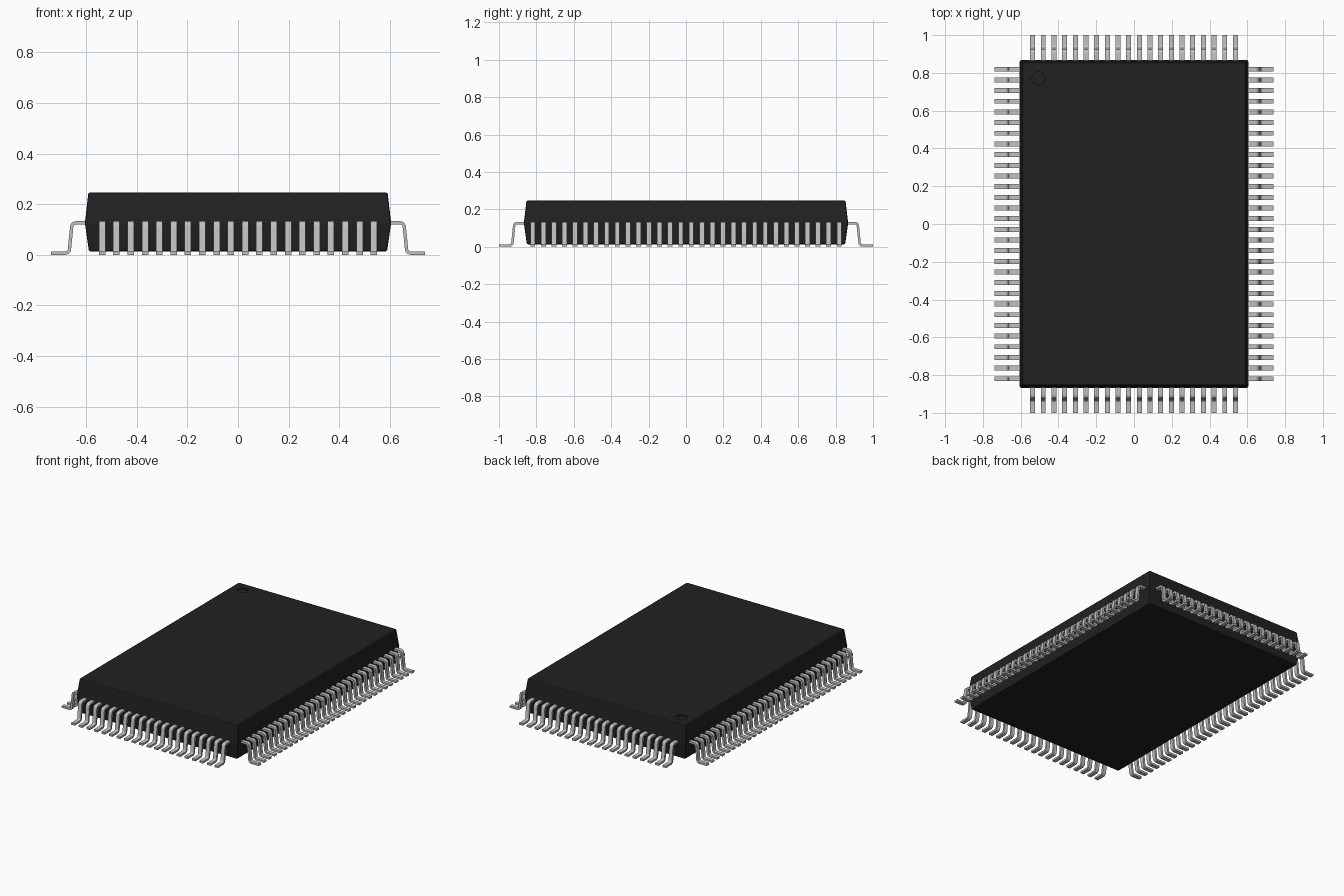
import bpy, bmesh, math
from mathutils import Vector

cube = bpy.data.objects.get("Cube")
if cube:
    bpy.data.objects.remove(cube, do_unlink=True)


def material(name, rgb, metallic=0.0, rough=0.6):
    m = bpy.data.materials.new(name)
    m.use_nodes = True
    m.diffuse_color = (*rgb, 1)
    bsdf = m.node_tree.nodes["Principled BSDF"]
    bsdf.inputs["Base Color"].default_value = (*rgb, 1)
    bsdf.inputs["Metallic"].default_value = metallic
    bsdf.inputs["Roughness"].default_value = rough
    return m


BLACK = material("black_plastic", (0.0152, 0.0152, 0.0152))
SILVER = material("lead_silver", (0.53, 0.53, 0.52))

HALF_X, HALF_Y = 0.605, 0.867      # body half sizes at the parting line
LEAD_Z, PITCH = 0.126, 0.0565
LEAD_W, LEAD_T = 0.026, 0.013


def mesh_object(name, bm, mat):
    bmesh.ops.recalc_face_normals(bm, faces=bm.faces)
    me = bpy.data.meshes.new(name)
    bm.to_mesh(me)
    bm.free()
    me.materials.append(mat)
    ob = bpy.data.objects.new(name, me)
    bpy.context.collection.objects.link(ob)
    return ob


def activate(ob):
    bpy.ops.object.select_all(action='DESELECT')
    ob.select_set(True)
    bpy.context.view_layer.objects.active = ob


# Package body: three stacked rectangles, widest at the parting line
bm = bmesh.new()
rings = []
for z, inset in ((0.013, 0.016), (LEAD_Z, 0.0), (0.246, 0.014)):
    x, y = HALF_X - inset, HALF_Y - inset
    rings.append([bm.verts.new((sx * x, sy * y, z))
                  for sx, sy in ((-1, -1), (1, -1), (1, 1), (-1, 1))])
bm.faces.new(rings[0])
bm.faces.new(rings[-1])
for a, b in zip(rings, rings[1:]):
    for i in range(4):
        j = (i + 1) % 4
        bm.faces.new((a[i], a[j], b[j], b[i]))
body = mesh_object("package_body", bm, BLACK)
bevel = body.modifiers.new("soft_edges", 'BEVEL')
bevel.width, bevel.segments = 0.007, 2
bevel.limit_method, bevel.angle_limit = 'ANGLE', math.radians(30)

# Round orientation dimple sunk into the top
bm = bmesh.new()
bmesh.ops.create_cone(bm, cap_ends=True, segments=24, radius1=0.035,
                      radius2=0.035, depth=0.04)
bmesh.ops.translate(bm, verts=bm.verts, vec=(-0.505, 0.77, 0.257))
cutter = mesh_object("dimple_cutter", bm, BLACK)
cutter.hide_render = True
dimple = body.modifiers.new("dimple", 'BOOLEAN')
dimple.operation, dimple.object, dimple.solver = 'DIFFERENCE', cutter, 'EXACT'
activate(body)
for name in ("soft_edges", "dimple"):
    bpy.ops.object.modifier_apply(modifier=name)
bpy.data.objects.remove(cutter, do_unlink=True)


def fillet(prev, corner, nxt, radius, steps=5):
    """Arc points that round one corner of a path."""
    u, v = (prev - corner).normalized(), (nxt - corner).normalized()
    half = u.angle(v) / 2
    start = corner + u * (radius / math.tan(half))
    centre = corner + (u + v).normalized() * (radius / math.sin(half))
    spoke = start - centre
    sweep = math.pi - 2 * half
    sign = 1 if u.x * v.y - u.y * v.x < 0 else -1
    pts = []
    for k in range(steps + 1):
        a = sign * sweep * k / steps
        c, s = math.cos(a), math.sin(a)
        pts.append(centre + Vector((spoke.x * c - spoke.y * s,
                                    spoke.x * s + spoke.y * c)))
    return pts


# Gull-wing lead path: x is outward from the body edge, y is height
corners = [Vector(p) for p in ((-0.02, LEAD_Z), (0.0505, LEAD_Z),
                               (0.0625, LEAD_T / 2), (0.133, LEAD_T / 2))]
path = ([corners[0]] + fillet(*corners[0:3], 0.016)
        + fillet(*corners[1:4], 0.016) + [corners[3]])


def lead_mesh():
    """A flat strip of metal swept along the path."""
    bm = bmesh.new()
    sections = []
    for i, p in enumerate(path):
        t = (path[min(i + 1, len(path) - 1)] - path[max(i - 1, 0)]).normalized()
        n = Vector((-t.y, t.x)) * LEAD_T / 2
        sections.append([bm.verts.new((q.x, w * LEAD_W / 2, q.y))
                         for q, w in ((p + n, -1), (p + n, 1),
                                      (p - n, 1), (p - n, -1))])
    for a, b in zip(sections, sections[1:]):
        for i in range(4):
            j = (i + 1) % 4
            bm.faces.new((a[i], a[j], b[j], b[i]))
    bm.faces.new(sections[0])
    bm.faces.new(sections[-1])
    return bm


# One row of leads per side, repeated with an array
for name, count, edge, angle in (("left_leads", 30, HALF_X, 0),
                                 ("back_leads", 20, HALF_Y, 90),
                                 ("right_leads", 30, HALF_X, 180),
                                 ("front_leads", 20, HALF_Y, 270)):
    bm = lead_mesh()
    bmesh.ops.translate(bm, verts=bm.verts,
                        vec=(edge, -PITCH * (count - 1) / 2, 0))
    row = mesh_object(name, bm, SILVER)
    row.rotation_euler.z = math.radians(angle)
    activate(row)
    bpy.ops.object.shade_smooth_by_angle(angle=math.radians(35))
    array = row.modifiers.new("row", 'ARRAY')
    array.count = count
    array.use_relative_offset = False
    array.use_constant_offset = True
    array.constant_offset_displace = (0, PITCH, 0)
